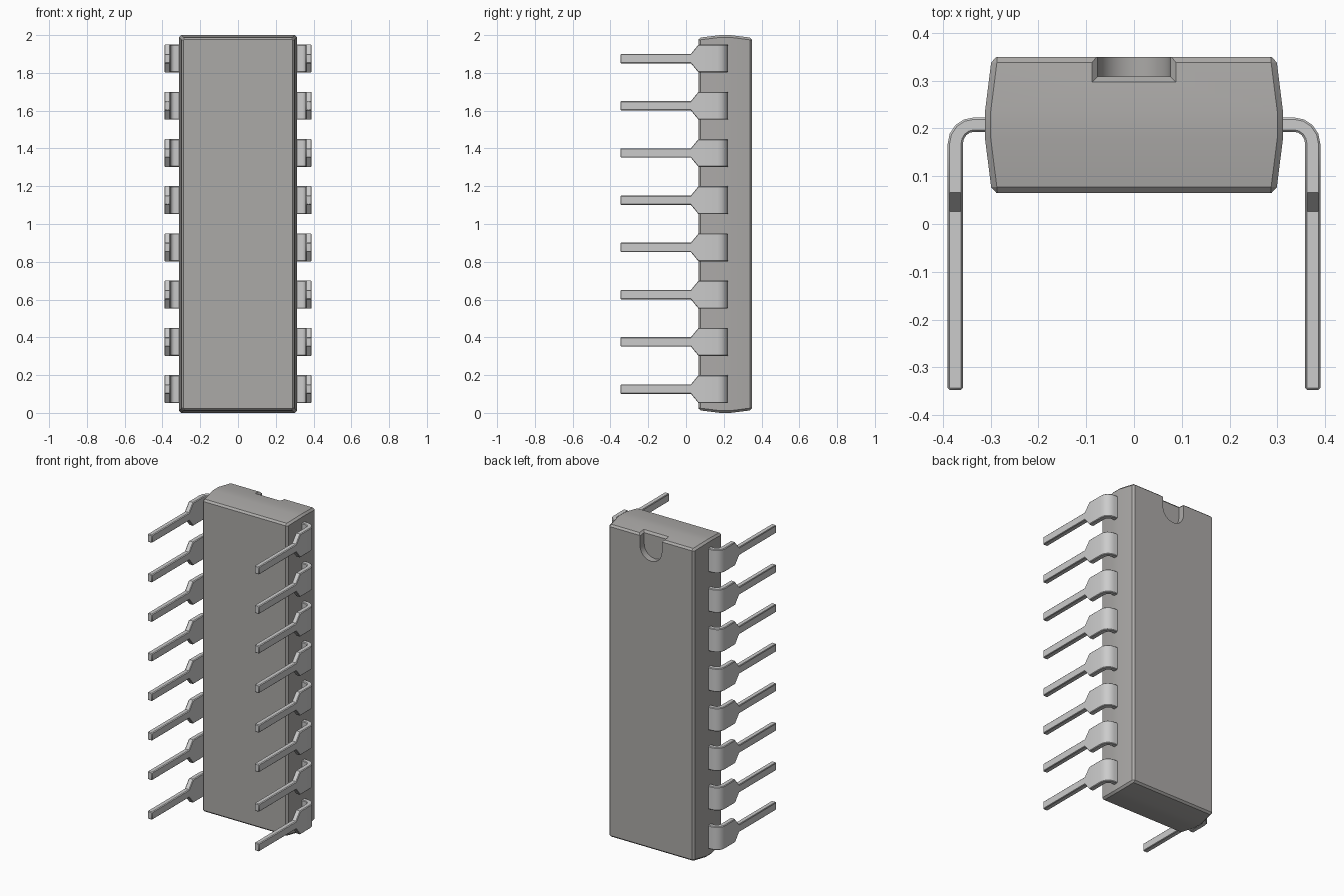
import bpy, bmesh, math

if "Cube" in bpy.data.objects:
    bpy.data.objects.remove(bpy.data.objects["Cube"])


def loft(name, rings):
    """Closed solid skinned through rings with equal point counts."""
    bm = bmesh.new()
    loops = [[bm.verts.new(p) for p in ring] for ring in rings]
    n = len(loops[0])
    for a, b in zip(loops, loops[1:]):
        for i in range(n):
            j = (i + 1) % n
            bm.faces.new((a[i], a[j], b[j], b[i]))
    bm.faces.new(loops[0])
    bm.faces.new(loops[-1])
    bmesh.ops.recalc_face_normals(bm, faces=bm.faces[:])
    mesh = bpy.data.meshes.new(name)
    bm.to_mesh(mesh)
    bm.free()
    obj = bpy.data.objects.new(name, mesh)
    bpy.context.collection.objects.link(obj)
    return obj


def activate(obj):
    bpy.ops.object.select_all(action='DESELECT')
    obj.select_set(True)
    bpy.context.view_layer.objects.active = obj


def cut(target, cutter):
    mod = target.modifiers.new("cut", 'BOOLEAN')
    mod.operation = 'DIFFERENCE'
    mod.solver = 'EXACT'
    mod.object = cutter
    activate(target)
    bpy.ops.object.modifier_apply(modifier=mod.name)
    bpy.data.objects.remove(cutter)


def smooth(obj, degrees):
    activate(obj)
    bpy.ops.object.shade_smooth_by_angle(angle=math.radians(degrees))


# Body: chamfered rectangles, bulging around the lead plane
def body_ring(y, hx, c):
    hz = hx + 0.688
    pts = [(hx, hz - c), (hx - c, hz), (c - hx, hz), (-hx, hz - c),
           (-hx, c - hz), (c - hx, -hz), (hx - c, -hz), (hx, c - hz)]
    return [(x, y, 1.0 + z) for x, z in pts]


body = loft("chip_body", [body_ring(*s) for s in (
    (0.065, 0.288, 0.002), (0.077, 0.299, 0.012), (0.18, 0.312, 0.012),
    (0.235, 0.312, 0.012), (0.338, 0.299, 0.012), (0.35, 0.288, 0.002))])

# Orientation notch: round-ended slot open at the top end
r, zc, floor = 0.076, 1.91, 0.309
arc = [math.pi + math.pi * i / 16 for i in range(17)]
outline = [(-r, 2.1)] + [(r * math.cos(a), zc + r * math.sin(a)) for a in arc] + [(r, 2.1)]
cut(body, loft("notch_cutter", [[(x, y, z) for x, z in outline] for y in (floor, 0.45)]))


# Chamfered mouth of the notch, leaning with the sloped end face
def mouth(d):
    w, y = r + d, floor - d

    def z(py):
        return 1.979 + d - 0.126 * (py - 0.309)
    return [(-w, y, z(y)), (w, y, z(y)), (w, 0.45, z(0.45)), (-w, 0.45, z(0.45))]


cut(body, loft("mouth_cutter", [mouth(-0.004), mouth(0.06)]))
smooth(body, 20)
dark = bpy.data.materials.new("dark_plastic")
dark.diffuse_color = (0.41, 0.40, 0.39, 1)
dark.use_nodes = True
dark.node_tree.nodes["Principled BSDF"].inputs["Base Color"].default_value = dark.diffuse_color
body.data.materials.clear()
body.data.materials.append(dark)

# Lead: bent strip described by outer point, inner point and half width
cx, cy, wide, thin = 0.335, 0.168, 0.074, 0.025
path = [((0.29, 0.223), (0.29, 0.193), wide)]
for i in range(5):
    a = math.pi / 2 * (1 - i / 4)
    path.append(((cx + 0.055 * math.cos(a), cy + 0.055 * math.sin(a)),
                 (cx + 0.023 * math.cos(a), cy + 0.025 * math.sin(a)), wide))
for y, w in ((0.066, wide), (0.026, thin), (-0.347, thin)):
    path.append(((0.39, y), (0.358, y), w))
z0 = 0.126
leads = loft("leads", [[(*o, z0 + w), (*i, z0 + w), (*i, z0 - w), (*o, z0 - w)]
                       for o, i, w in path])
smooth(leads, 30)

# Softened edges, eight per row, two rows
bev = leads.modifiers.new("edges", 'BEVEL')
bev.width, bev.segments = 0.004, 1
bev.limit_method, bev.angle_limit = 'ANGLE', math.radians(60)
row = leads.modifiers.new("row", 'ARRAY')
row.count = 8
row.use_relative_offset = False
row.use_constant_offset = True
row.constant_offset_displace = (0, 0, 0.25)
leads.modifiers.new("both_sides", 'MIRROR').use_axis[0] = True
